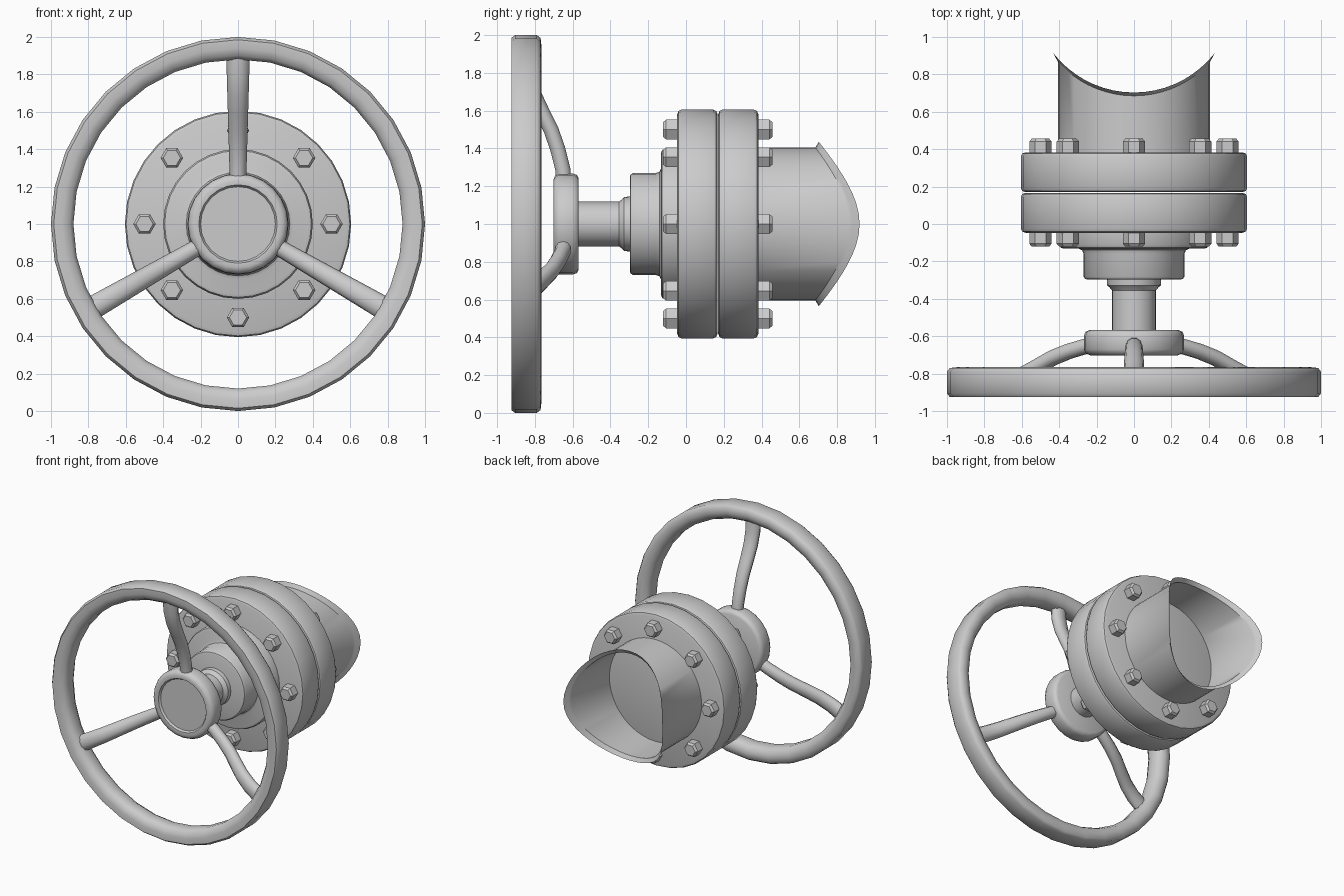
import bpy, bmesh
from math import sin, cos, pi, sqrt, radians
from mathutils import Vector

if "Cube" in bpy.data.objects:
    bpy.data.objects.remove(bpy.data.objects["Cube"])

ZC = 1.0  # height of the valve axis, which runs along y


def finish(name, bm, angle=35):
    bmesh.ops.remove_doubles(bm, verts=bm.verts, dist=1e-5)
    bmesh.ops.recalc_face_normals(bm, faces=bm.faces)
    me = bpy.data.meshes.new(name)
    bm.to_mesh(me)
    bm.free()
    ob = bpy.data.objects.new(name, me)
    bpy.context.collection.objects.link(ob)
    bpy.ops.object.select_all(action='DESELECT')
    ob.select_set(True)
    bpy.context.view_layer.objects.active = ob
    bpy.ops.object.shade_smooth_by_angle(angle=radians(angle))
    return ob


def skin(bm, rings, closed=False):
    """Bridge successive vertex rings with quads."""
    n = len(rings[0])
    for i in range(len(rings) if closed else len(rings) - 1):
        a, b = rings[i], rings[(i + 1) % len(rings)]
        for k in range(n):
            m = (k + 1) % n
            bm.faces.new((a[k], a[m], b[m], b[k]))


def lathe(name, profile, segs=32, centre=(0, ZC), closed=False, angle=35):
    """Spin (radius, y) points about an axis along y; open profiles get end caps."""
    bm = bmesh.new()
    rings = [[bm.verts.new((centre[0] + r * cos(2 * pi * k / segs), y,
                            centre[1] + r * sin(2 * pi * k / segs)))
              for k in range(segs)] for r, y in profile]
    skin(bm, rings, closed)
    if not closed:
        bm.faces.new(rings[0])
        bm.faces.new(rings[-1])
    return finish(name, bm, angle)


# Handwheel rim
lathe("handwheel_rim",
      [(0.985, -0.925), (1.0, -0.905), (1.0, -0.79), (0.985, -0.77), (0.94, -0.765),
       (0.9, -0.78), (0.88, -0.815), (0.88, -0.88), (0.9, -0.912), (0.94, -0.925)],
      32, closed=True, angle=50)

# Handwheel hub with a shallow recessed face
lathe("handwheel_hub",
      [(0.2, -0.685), (0.21, -0.7), (0.235, -0.702), (0.257, -0.692), (0.268, -0.67),
       (0.268, -0.6), (0.26, -0.577), (0.24, -0.568)], 24, angle=50)

# Three curved spokes
PATH = [(0.2, -0.645), (0.29, -0.652), (0.4, -0.68), (0.5, -0.715), (0.6, -0.765),
        (0.7, -0.812), (0.8, -0.84), (0.92, -0.85)]
for s in range(3):
    a = pi / 2 + s * 2 * pi / 3
    out, side = Vector((cos(a), 0, sin(a))), Vector((-sin(a), 0, cos(a)))
    bm = bmesh.new()
    rings = []
    for i, (r, y) in enumerate(PATH):
        p, q = PATH[max(i - 1, 0)], PATH[min(i + 1, len(PATH) - 1)]
        tangent = (out * (q[0] - p[0]) + Vector((0, q[1] - p[1], 0))).normalized()
        normal = tangent.cross(side)
        width = 0.043 + 0.02 * (r - 0.2) / 0.7
        c = Vector((0, y, ZC)) + out * r
        rings.append([bm.verts.new(c + side * width * cos(k * pi / 5) + normal * 0.042 * sin(k * pi / 5))
                      for k in range(10)])
    skin(bm, rings)
    bm.faces.new(rings[0])
    bm.faces.new(rings[-1])
    finish("spoke_%d" % (s + 1), bm, 50)

# Stem with a collar where it enters the bonnet
lathe("stem", [(0.118, -0.6), (0.118, -0.355), (0.13, -0.34), (0.143, -0.328), (0.147, -0.28)], 24)

# Stepped bonnet
lathe("bonnet",
      [(0.25, -0.297), (0.262, -0.293), (0.27, -0.28), (0.27, -0.16), (0.277, -0.14), (0.295, -0.132),
       (0.375, -0.132), (0.392, -0.126), (0.4, -0.11), (0.4, -0.03)], 32)

# Pair of flanges
for name, y0, y1 in (("front_flange", -0.047, 0.167), ("back_flange", 0.17, 0.383)):
    lathe(name, [(0.58, y0), (0.598, y0 + 0.007), (0.605, y0 + 0.022),
                 (0.605, y1 - 0.022), (0.598, y1 - 0.007), (0.58, y1)], 32)

# Hexagonal bolt heads and nuts, eight on each side
for i in range(8):
    c = (0.5 * cos(i * pi / 4), ZC + 0.5 * sin(i * pi / 4))
    for name, base, d in (("bolt_head", -0.03, -1), ("bolt_nut", 0.366, 1)):
        lathe("%s_%d" % (name, i + 1),
              [(0.06, base), (0.06, base + d * 0.075), (0.046, base + d * 0.091)],
              6, centre=c, angle=20)

# Open pipe stub with a saddle-cut end and flared lip
bm = bmesh.new()
N, R = 48, 0.546


def saddle(x):
    return 0.685 + R - sqrt(R * R - x * x)


rings = []
for r, kind in ((0.405, 0), (0.405, 1), (0.415, 2), (0.435, 3)):
    ring = []
    for k in range(N):
        t = 2 * pi * k / N
        x = r * cos(t)
        y = 0.375 if kind == 0 else saddle(x) + (0, 0, 0.006, 0.018)[kind]
        ring.append(bm.verts.new((x, y, ZC + r * sin(t))))
    rings.append(ring)
skin(bm, rings)
finish("pipe_stub", bm, 40)
